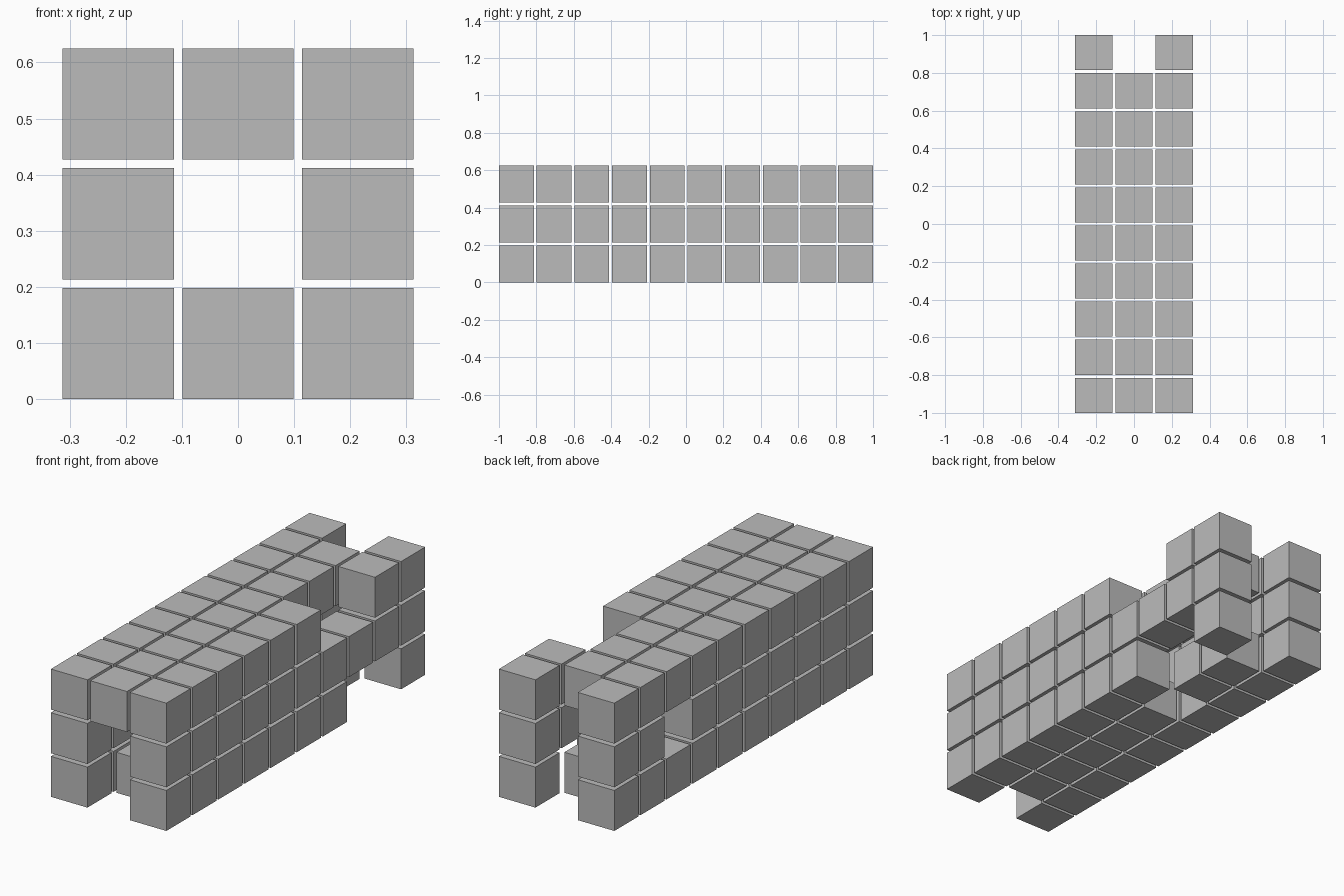
import bpy
import bmesh
from mathutils import Matrix, Vector

default = bpy.data.objects.get("Cube")
if default:
    bpy.data.objects.remove(default, do_unlink=True)

# Block size and spacing (gaps of equal width on every axis)
BLOCK = Vector((0.198, 0.186, 0.198))
PITCH = Vector((0.2135, (2 - BLOCK.y) / 9, 0.2135))

grey = bpy.data.materials.new("plain_grey")
grey.use_nodes = True
colour = (0.5, 0.5, 0.5, 1)
grey.diffuse_color = colour
grey.node_tree.nodes["Principled BSDF"].inputs["Base Color"].default_value = colour


def block_row(name, column, level, pattern):
    """One row of separate blocks, front to back; '#' is a block, '.' a hole."""
    bm = bmesh.new()
    for j, mark in enumerate(pattern):
        if mark == "#":
            centre = Vector((column * PITCH.x,
                             -1 + BLOCK.y / 2 + j * PITCH.y,
                             BLOCK.z / 2 + level * PITCH.z))
            bmesh.ops.create_cube(
                bm, size=1,
                matrix=Matrix.Translation(centre) @ Matrix.Diagonal(BLOCK.to_4d()))
    mesh = bpy.data.meshes.new(name)
    bm.to_mesh(mesh)
    bm.free()
    mesh.materials.append(grey)
    bpy.context.collection.objects.link(bpy.data.objects.new(name, mesh))


# Rows on the -x side
block_row("right_bottom_row", -1, 0, "##########")
block_row("right_middle_row", -1, 1, "#######.##")
block_row("right_top_row", -1, 2, "##########")

# Centre rows, with an open tunnel between them
block_row("centre_bottom_row", 0, 0, ".#####.##.")
block_row("centre_top_row", 0, 2, "#########.")

# Rows on the +x side
block_row("left_bottom_row", 1, 0, "#######..#")
block_row("left_middle_row", 1, 1, "##########")
block_row("left_top_row", 1, 2, "######..##")
